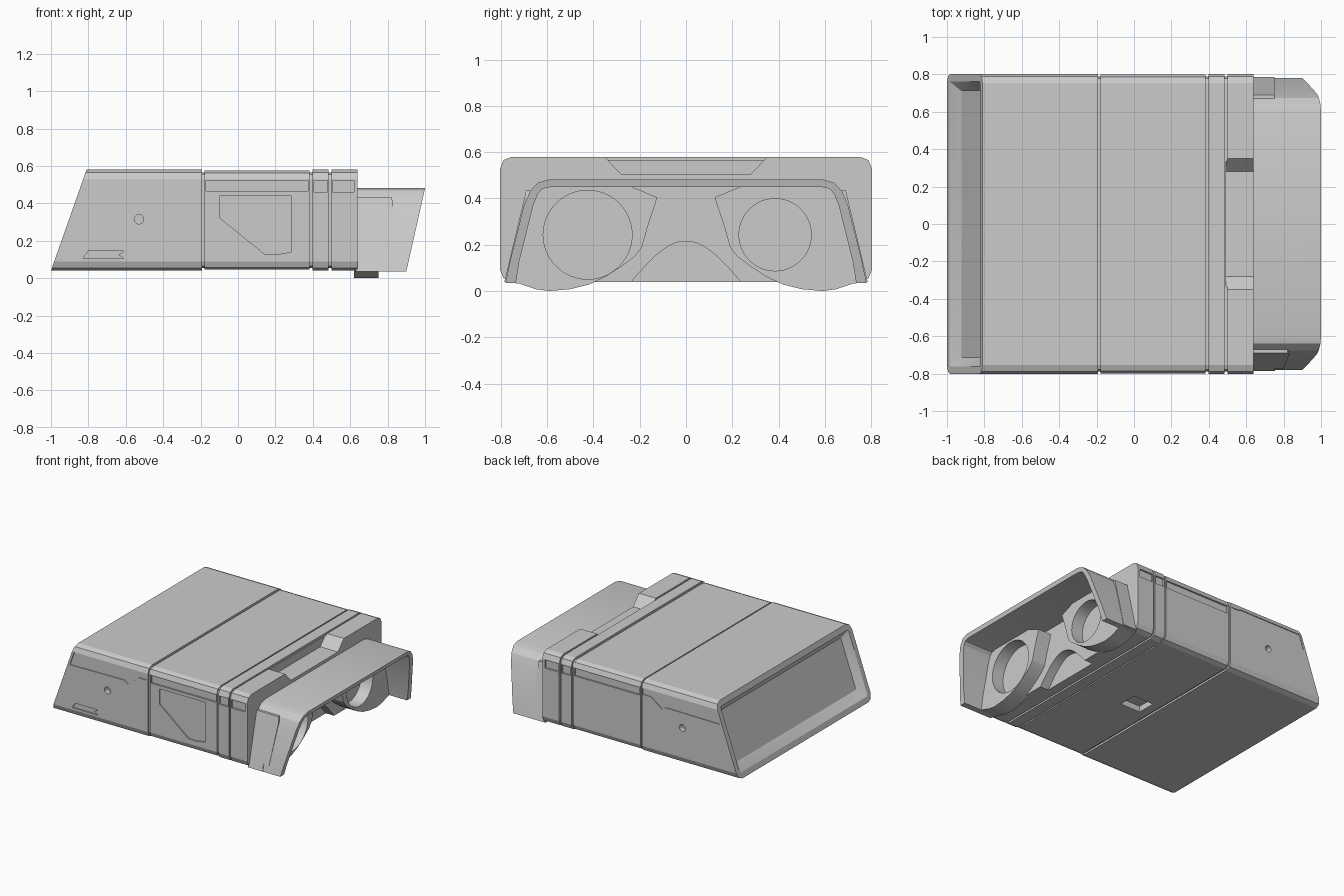
import bpy, bmesh, math

if "Cube" in bpy.data.objects:
    bpy.data.objects.remove(bpy.data.objects["Cube"])

grey = bpy.data.materials.new("plain_grey")
grey.diffuse_color = (0.6, 0.6, 0.6, 1)
grey.use_nodes = True
grey.node_tree.nodes["Principled BSDF"].inputs["Base Color"].default_value = grey.diffuse_color


def make(name, rings, closed_caps=True):
    """Skin a list of equal-length vertex rings and cap both ends."""
    bm = bmesh.new()
    rows = [[bm.verts.new(p) for p in r] for r in rings]
    n = len(rows[0])
    for a, b in zip(rows, rows[1:]):
        for i in range(n):
            j = (i + 1) % n
            bm.faces.new((a[i], a[j], b[j], b[i]))
    bm.faces.new(rows[0])
    bm.faces.new(rows[-1])
    bmesh.ops.recalc_face_normals(bm, faces=bm.faces)
    me = bpy.data.meshes.new(name)
    bm.to_mesh(me)
    bm.free()
    me.materials.append(grey)
    ob = bpy.data.objects.new(name, me)
    bpy.context.collection.objects.link(ob)
    return ob


def prism(name, pts, axis, a, b):
    """Extrude a 2D outline along an axis from a to b."""
    place = {'x': lambda p, t: (t, p[0], p[1]),
             'y': lambda p, t: (p[0], t, p[1]),
             'z': lambda p, t: (p[0], p[1], t)}[axis]
    return make(name, [[place(p, t) for p in pts] for t in (a, b)])


def cut(ob, cutter):
    m = ob.modifiers.new("cut", 'BOOLEAN')
    m.operation, m.solver, m.object = 'DIFFERENCE', 'EXACT', cutter
    cutter.hide_render = True
    bpy.context.view_layer.objects.active = ob
    bpy.ops.object.modifier_apply(modifier=m.name)
    bpy.data.objects.remove(cutter)


def circle(cx, cy, r, n=40):
    return [(cx + r * math.cos(2 * math.pi * i / n),
             cy + r * math.sin(2 * math.pi * i / n)) for i in range(n)]


# main body: rounded-box section lofted along x, with grooves and front recess
def body_ring(inset, x, slope=0.0):
    w, lo, hi = 0.803 - inset, 0.04 + inset, 0.58 - inset
    r = max(0.05 - inset, 0.01)
    ring = []
    for sy, sz, start in ((1, 1, 0), (-1, 1, 90), (-1, -1, 180), (1, -1, 270)):
        for k in (0, 45, 90):
            t = math.radians(start + k)
            z = (hi - r if sz > 0 else lo + r) + r * math.sin(t)
            ring.append((x + slope * (z - 0.04), sy * (w - r) + r * math.cos(t), z))
    return ring


K = 0.19 / 0.54
stations = [(0.09, -0.955, K), (0.04, -1, K), (0, -1, K),
            (0, -0.192), (0.014, -0.192), (0.014, -0.178), (0.005, -0.178),
            (0.005, 0.382), (0.014, 0.382), (0.014, 0.398), (0, 0.398),
            (0, 0.485), (0.014, 0.485), (0.014, 0.499), (0, 0.499), (0, 0.64)]
body = make("main_body", [body_ring(*s) for s in stations])

# top notch, nose arch and underside socket
cut(body, prism("notch_cutter", [(-0.38, 0.61), (-0.28, 0.505), (0.28, 0.505), (0.38, 0.61)],
                'x', 0.492, 0.7))
arch = [(0.24 * i / 12, 0.035 + 0.18 * math.cos(math.pi / 2 * i / 12)) for i in range(-12, 13)]
cut(body, prism("arch_cutter", arch + [(0.24, -0.02), (-0.24, -0.02)], 'x', 0.57, 0.7))
cut(body, prism("socket_cutter", [(-0.11, -0.07), (0.06, -0.07), (0.06, 0.07), (-0.11, 0.07)],
                'z', -0.02, 0.09))

# shallow side details: shared ones on both sides, two only on the front
both = [
    ([(-0.845, 0.425), (-0.39, 0.43), (-0.36, 0.41), (-0.27, 0.48), (-0.2, 0.48),
      (-0.2, 0.522), (-0.26, 0.522), (-0.28, 0.53), (-0.81, 0.53)], 0.006),
    ([(-0.17, 0.465), (0.375, 0.465), (0.375, 0.522), (-0.17, 0.522)], 0.018),
    ([(0.405, 0.46), (0.478, 0.46), (0.478, 0.522), (0.405, 0.522)], 0.014),
    ([(0.506, 0.46), (0.62, 0.46), (0.62, 0.522), (0.506, 0.522)], 0.014),
    (circle(-0.53, 0.315, 0.025, 24), 0.04),
]
front_only = [
    ([(-0.1, 0.44), (0.285, 0.44), (0.285, 0.14), (0.2, 0.125), (0.14, 0.13),
      (0.11, 0.155), (-0.1, 0.325)], 0.014),
    ([(-0.83, 0.105), (-0.8, 0.145), (-0.61, 0.145), (-0.64, 0.125), (-0.61, 0.105)], 0.012),
]
for side, details in ((-1, both + front_only), (1, both)):
    for pts, depth in details:
        cut(body, prism("side_cutter", pts, 'y', side * (0.803 - depth), side * 0.9))

# hood: open-bottomed arch with a slanted end
outer = [(0.78, 0.035), (0.76, 0.13), (0.70, 0.37), (0.675, 0.43), (0.64, 0.468), (0.59, 0.482)]
inner = [(0.735, 0.035), (0.72, 0.13), (0.66, 0.37), (0.64, 0.42), (0.62, 0.442), (0.58, 0.45)]


def mirrored(half):
    return half + [(-y, z) for y, z in reversed(half)]


section = mirrored(outer) + mirrored(inner)[::-1]
hood = make("hood", [[(0.63, y, z) for y, z in section],
                     [(0.9 + (z - 0.035) * 0.1 / 0.447, y, z) for y, z in section]])

# thin plates on the sloping hood sides
for side, name, pts in (
        (-1, "hood_plate_front", [(0.64, 0.04), (0.755, 0.04), (0.755, 0.09), (0.8, 0.09),
                                  (0.83, 0.4), (0.82, 0.435), (0.64, 0.435)]),
        (1, "hood_plate_back", [(0.64, 0.04), (0.75, 0.04), (0.75, 0.435), (0.64, 0.435)])):
    make(name, [[(x, side * (0.78 - 0.239 * (z - 0.035) + off), z) for x, z in pts]
                for off in (-0.015, 0.006)])

# eyepiece blocks with round bores of different size
block = [(0.245, 0.455), (0.125, 0.405), (0.13, 0.385), (0.165, 0.28), (0.19, 0.19),
         (0.22, 0.15), (0.28, 0.105), (0.35, 0.06), (0.42, 0.028), (0.5, 0.008),
         (0.59, 0.0), (0.65, 0.008), (0.72, 0.032), (0.755, 0.036), (0.74, 0.13),
         (0.68, 0.37), (0.655, 0.43), (0.61, 0.46)]
for side, name, cy, r in ((-1, "large_eyepiece", -0.425, 0.192), (1, "small_eyepiece", 0.385, 0.156)):
    eye = prism(name, [(side * y, z) for y, z in block], 'x', 0.62, 0.75)
    cut(eye, prism("bore_cutter", circle(cy, 0.243, r, 48), 'x', 0.655, 0.85))

# smooth the curved parts, keep the hard edges
bpy.ops.object.select_all(action='DESELECT')
for ob in bpy.context.scene.objects:
    ob.select_set(True)
bpy.context.view_layer.objects.active = body
bpy.ops.object.shade_smooth_by_angle(angle=math.radians(20))
